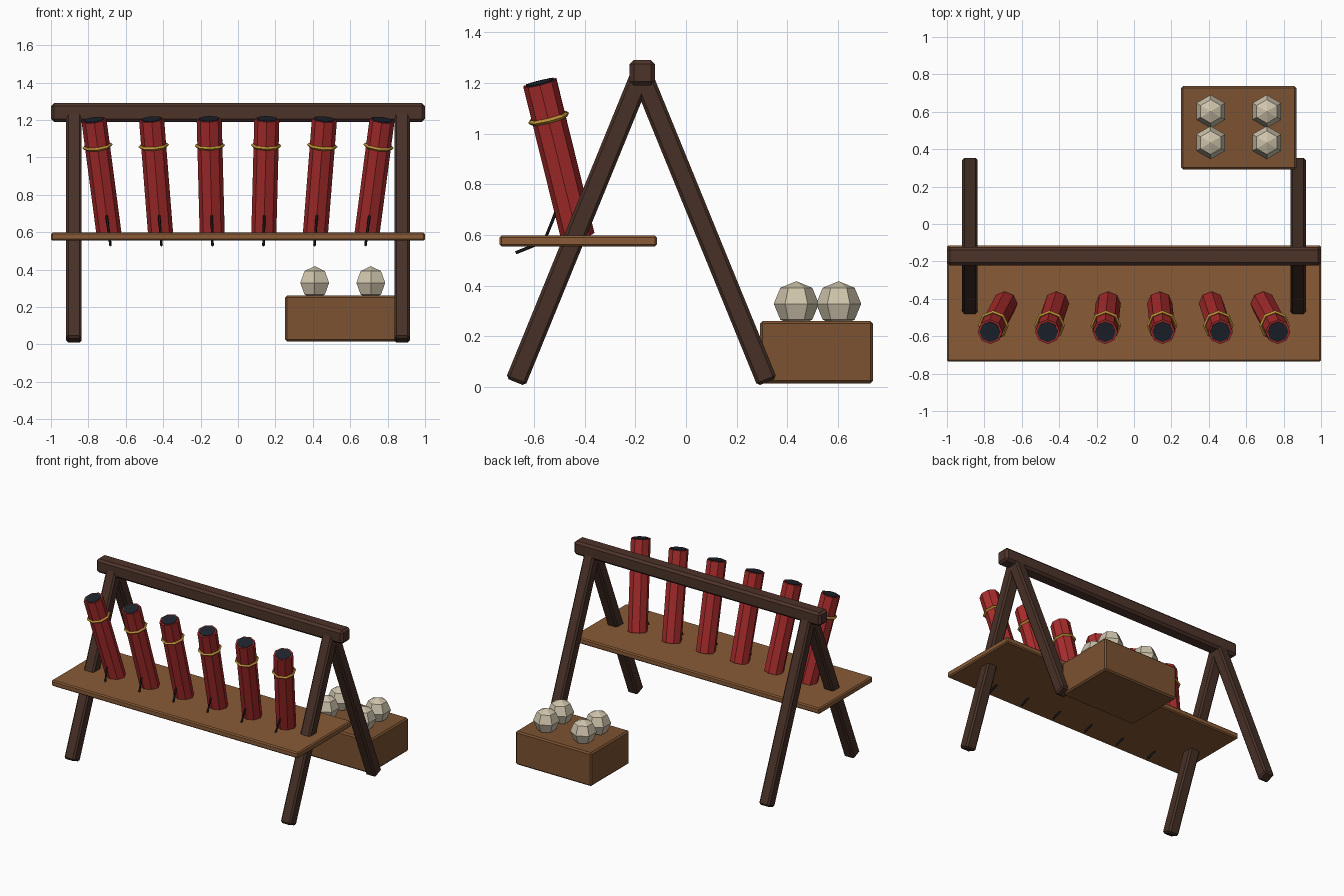
import bpy, bmesh
from math import radians, atan2, cos, sin, pi
from mathutils import Matrix, Vector

if "Cube" in bpy.data.objects:
    bpy.data.objects.remove(bpy.data.objects["Cube"])


def material(name, rgb):
    m = bpy.data.materials.new(name)
    m.diffuse_color = (*rgb, 1)
    m.use_nodes = True
    m.node_tree.nodes["Principled BSDF"].inputs["Base Color"].default_value = m.diffuse_color
    return m


DARK = material("dark_wood", (0.062, 0.030, 0.020))
BEAM = material("beam_wood", (0.075, 0.033, 0.023))
WOOD = material("plank_wood", (0.25, 0.105, 0.037))
CRATE = material("crate_wood", (0.20, 0.085, 0.031))
RED = material("red_casing", (0.40, 0.025, 0.025))
GOLD = material("gold_band", (0.50, 0.28, 0.035))
BORE = material("dark_bore", (0.013, 0.017, 0.026))
FUSE = material("fuse_cord", (0.010, 0.008, 0.008))
CREAM = material("cream_shell", (0.62, 0.55, 0.41))


def add(name, bm, mat, matrix=Matrix()):
    bmesh.ops.recalc_face_normals(bm, faces=bm.faces)
    me = bpy.data.meshes.new(name)
    bm.to_mesh(me)
    bm.free()
    me.materials.append(mat)
    ob = bpy.data.objects.new(name, me)
    ob.matrix_world = matrix
    bpy.context.collection.objects.link(ob)
    return ob


def box(name, center, size, mat, bevel, tilt=0.0):
    bm = bmesh.new()
    bmesh.ops.create_cube(bm, size=1)
    bmesh.ops.scale(bm, vec=size, verts=bm.verts)
    bmesh.ops.bevel(bm, geom=bm.edges[:], offset=bevel, segments=1, affect='EDGES')
    return add(name, bm, mat, Matrix.Translation(center) @ Matrix.Rotation(tilt, 4, 'X'))


def cylinder(name, radius, z0, z1, mat, matrix):
    bm = bmesh.new()
    bmesh.ops.create_cone(bm, cap_ends=True, segments=8, radius1=radius,
                          radius2=radius, depth=z1 - z0,
                          matrix=Matrix.Translation((0, 0, (z0 + z1) / 2)))
    return add(name, bm, mat, matrix)


def ring(name, major, minor, z, mat, matrix, n=8, k=4):
    bm = bmesh.new()
    loops = []
    for i in range(n):
        a = 2 * pi * i / n
        loops.append([bm.verts.new(((major + minor * cos(b)) * cos(a),
                                    (major + minor * cos(b)) * sin(a),
                                    z + minor * sin(b)))
                      for b in (2 * pi * j / k for j in range(k))])
    for i in range(n):
        p, q = loops[i], loops[(i + 1) % n]
        for j in range(k):
            bm.faces.new((p[j], q[j], q[(j + 1) % k], p[(j + 1) % k]))
    return add(name, bm, mat, matrix)


def cord(name, points, radius, mat, matrix):
    cu = bpy.data.curves.new(name, 'CURVE')
    cu.dimensions = '3D'
    cu.bevel_depth = radius
    cu.bevel_resolution = 1
    cu.use_fill_caps = True
    sp = cu.splines.new('POLY')
    sp.points.add(len(points) - 1)
    for p, co in zip(sp.points, points):
        p.co = (*co, 1)
    cu.materials.append(mat)
    ob = bpy.data.objects.new(name, cu)
    ob.matrix_world = matrix
    bpy.context.collection.objects.link(ob)


# A-frame: ridge beam and four splayed legs
box("ridge_beam", (0, -0.172, 1.24), (2.0, 0.1, 0.1), BEAM, 0.016)
for side, x in (("left", -0.877), ("right", 0.877)):
    for end, foot_y in (("front", -0.672), ("back", 0.32)):
        foot, top = Vector((x, foot_y, 0.02)), Vector((x, -0.176, 1.235))
        d = top - foot
        box(f"{end}_leg_{side}", (foot + top) / 2, (0.083, 0.083, d.length),
            DARK, 0.012, atan2(-d.y, d.z))

# Shelf plank and crate
box("shelf", (0, -0.425, 0.576), (2.0, 0.62, 0.043), WOOD, 0.008)
box("crate", (0.56, 0.515, 0.138), (0.615, 0.445, 0.245), CRATE, 0.01)

# Round shells on the crate
for i, (x, y) in enumerate([(x, y) for x in (0.41, 0.71) for y in (0.435, 0.602)]):
    bm = bmesh.new()
    bmesh.ops.create_uvsphere(bm, u_segments=6, v_segments=4, radius=0.089)
    add(f"shell_{i + 1}", bm, CREAM, Matrix.Translation((x, y, 0.329)))

# Six fanned launch tubes, each with bore, band and fuse
for i in range(6):
    k = i - 2.5
    m = (Matrix.Translation((0.276 * k, -0.426, 0.592))
         @ Matrix.Rotation(radians(3 * k), 4, 'Y')
         @ Matrix.Rotation(radians(13.8), 4, 'X'))
    cylinder(f"tube_{i + 1}", 0.067, 0, 0.63, RED, m)
    cylinder(f"bore_{i + 1}", 0.056, 0.6, 0.634, BORE, m)
    ring(f"band_{i + 1}", 0.072, 0.01, 0.485, GOLD, m)
    cord(f"fuse_{i + 1}", [(0, -0.06, 0.118), (0, -0.134, 0.015), (0, -0.253, -0.002)],
         0.007, FUSE, m)
